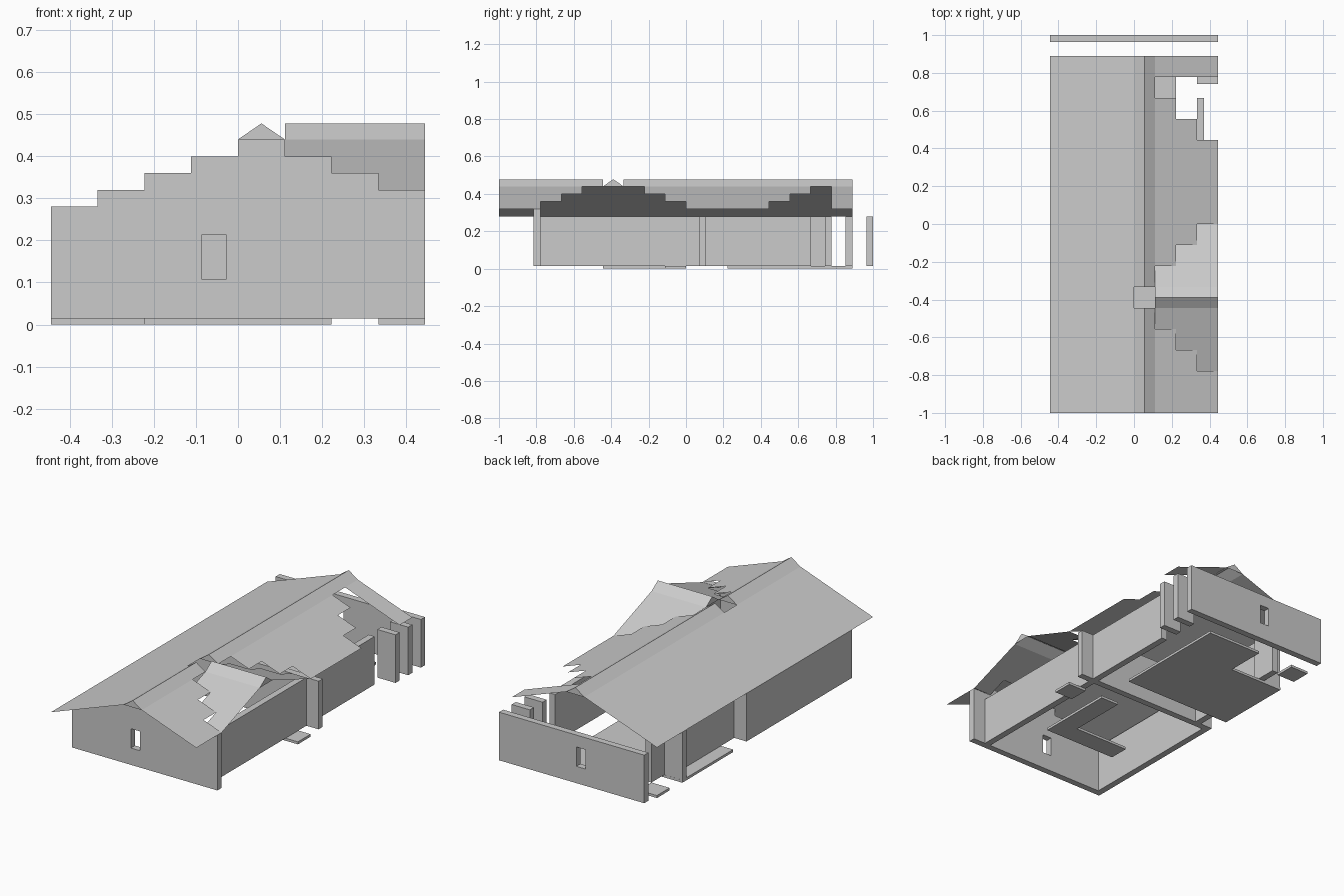
import bpy, bmesh

if "Cube" in bpy.data.objects:
    bpy.data.objects.remove(bpy.data.objects["Cube"])

C = 1 / 9            # plan module
RISE = 0.04          # roof rise per module
EAVE, RIDGE_BASE, PEAK = 0.28, 0.44, 0.478
W = 4 * C            # half width
T = 0.036            # wall thickness


def finish(bm, name):
    bmesh.ops.remove_doubles(bm, verts=bm.verts, dist=1e-4)
    me = bpy.data.meshes.new(name)
    bm.to_mesh(me)
    bm.free()
    ob = bpy.data.objects.new(name, me)
    bpy.context.collection.objects.link(ob)
    return ob


def face(bm, pts):
    bm.faces.new([bm.verts.new(p) for p in pts])


def prism(name, outline, to3d, lo, hi):
    """Extrude a 2D outline between two offsets."""
    bm = bmesh.new()
    n = len(outline)
    a = [bm.verts.new(to3d(p, lo)) for p in outline]
    b = [bm.verts.new(to3d(p, hi)) for p in outline]
    bm.faces.new(a)
    bm.faces.new(b[::-1])
    for k in range(n):
        bm.faces.new((a[k], b[k], b[(k + 1) % n], a[(k + 1) % n]))
    bmesh.ops.recalc_face_normals(bm, faces=bm.faces)
    return finish(bm, name)


def box(name, x0, x1, y0, y1, z0=0.014, z1=EAVE):
    return prism(name, [(x0, y0), (x1, y0), (x1, y1), (x0, y1)],
                 lambda p, z: (p[0], p[1], z), z0, z1)


def cut_window(wall, y):
    cutter = box("window_cutter", -0.085, -0.029, y - 0.1, y + 0.1, 0.107, 0.214)
    cutter.hide_render = True
    cutter.hide_set(True)
    m = wall.modifiers.new("window", 'BOOLEAN')
    m.operation = 'DIFFERENCE'
    m.solver = 'EXACT'
    m.object = cutter


# main roof, a sheet of cells with a broken ridge and stepped openings
def roof_z(i):
    return EAVE + RISE * (i + 4) if i <= 0 else RIDGE_BASE - RISE * (i - 1)


def is_open(i, j):
    if j == -4:
        return i >= 0                      # dormer axis
    if i >= 1 and -4 - i <= j <= -4 + i:   # dormer footprint
        return True
    return 4 <= j <= 6 and i >= 7 - j      # rear opening


bm = bmesh.new()
for j in range(-9, 8):
    y0, y1 = j * C, (j + 1) * C
    for i in range(-4, 4):
        if is_open(i, j):
            continue
        xs = [(i * C, roof_z(i)), ((i + 1) * C, roof_z(i + 1))]
        if i == 0:
            xs.insert(1, (C / 2, PEAK))
        for (xa, za), (xb, zb) in zip(xs, xs[1:]):
            face(bm, [(xa, y0, za), (xb, y0, zb), (xb, y1, zb), (xa, y1, za)])
# ridge end triangles
for y, s in ((-1, 1), (-4 * C, -1), (-3 * C, 1), (8 * C, -1)):
    face(bm, [(0, y, RIDGE_BASE), (C, y, RIDGE_BASE), (C / 2, y, PEAK)][::s])
finish(bm, "main_roof")

# dormer roof: ridge strip and stepped slopes on both sides
bm = bmesh.new()
YC = -3.5 * C
for s in (-1, 1):
    face(bm, [(C, YC, PEAK), (W, YC, PEAK),
              (W, YC + s * C / 2, RIDGE_BASE), (C, YC + s * C / 2, RIDGE_BASE)][::-s])
    for k in range(3):
        ya, yb = YC + s * (k + .5) * C, YC + s * (k + 1.5) * C
        za, zb = RIDGE_BASE - RISE * k, RIDGE_BASE - RISE * (k + 1)
        for i in range(k + 1, 4):
            face(bm, [(i * C, ya, za), ((i + 1) * C, ya, za),
                      ((i + 1) * C, yb, zb), (i * C, yb, zb)][::-s])
for x, s in ((C, -1), (W, 1)):
    face(bm, [(x, YC - C / 2, RIDGE_BASE), (x, YC + C / 2, RIDGE_BASE), (x, YC, PEAK)][::s])
finish(bm, "dormer_roof")

# front gable wall with stepped top
outline = [(-W, 0.014), (W, 0.014)]
for i in range(3, -5, -1):
    h = min(roof_z(i), roof_z(i + 1))
    outline += [((i + 1) * C, h), (i * C, h)]
gable = prism("front_gable_wall", outline, lambda p, y: (p[0], y, p[1]),
              -0.815, -0.815 + T)
cut_window(gable, -0.8)

# detached rear wall
rear = box("rear_wall", -W, W, 1 - T, 1)
cut_window(rear, 0.98)

# side walls and partition
box("partition_wall", -W, W, 0.07, 0.07 + T)
box("right_wall", 3 * C, 3 * C + T, -0.78, 0.667)
box("left_front_wall", -W, -W + T, -0.78, 0.07)
box("left_rear_wall", -3 * C - T, -3 * C, 0.07 + T, 0.63)
box("left_inner_wall", -3 * C, -3 * C + T, 0.63, 0.778)

# short return walls
for n, y in (("middle", 0.742), ("rear", 0.853)):
    box("right_return_" + n, 3 * C, W, y, y + T)
box("left_return", -W, -3 * C, 0.63, 0.63 + T)

# floor slabs, as plan outlines
slabs = {
    "rear_floor": [(-4, 2), (2, 2), (2, 8), (-1, 8), (-1, 6), (-4, 6)],
    "front_floor": [(-2, -4), (2, -4), (2, 0), (1, 0), (1, -3), (-2, -3)],
    "side_step": [(3, -1), (4, -1), (4, 0), (3, 0)],
    "rear_step": [(-4, 7), (-3, 7), (-3, 8), (-4, 8)],
}
for name, pts in slabs.items():
    prism(name, [(x * C, y * C) for x, y in pts],
          lambda p, z: (p[0], p[1], z), 0, 0.014)
